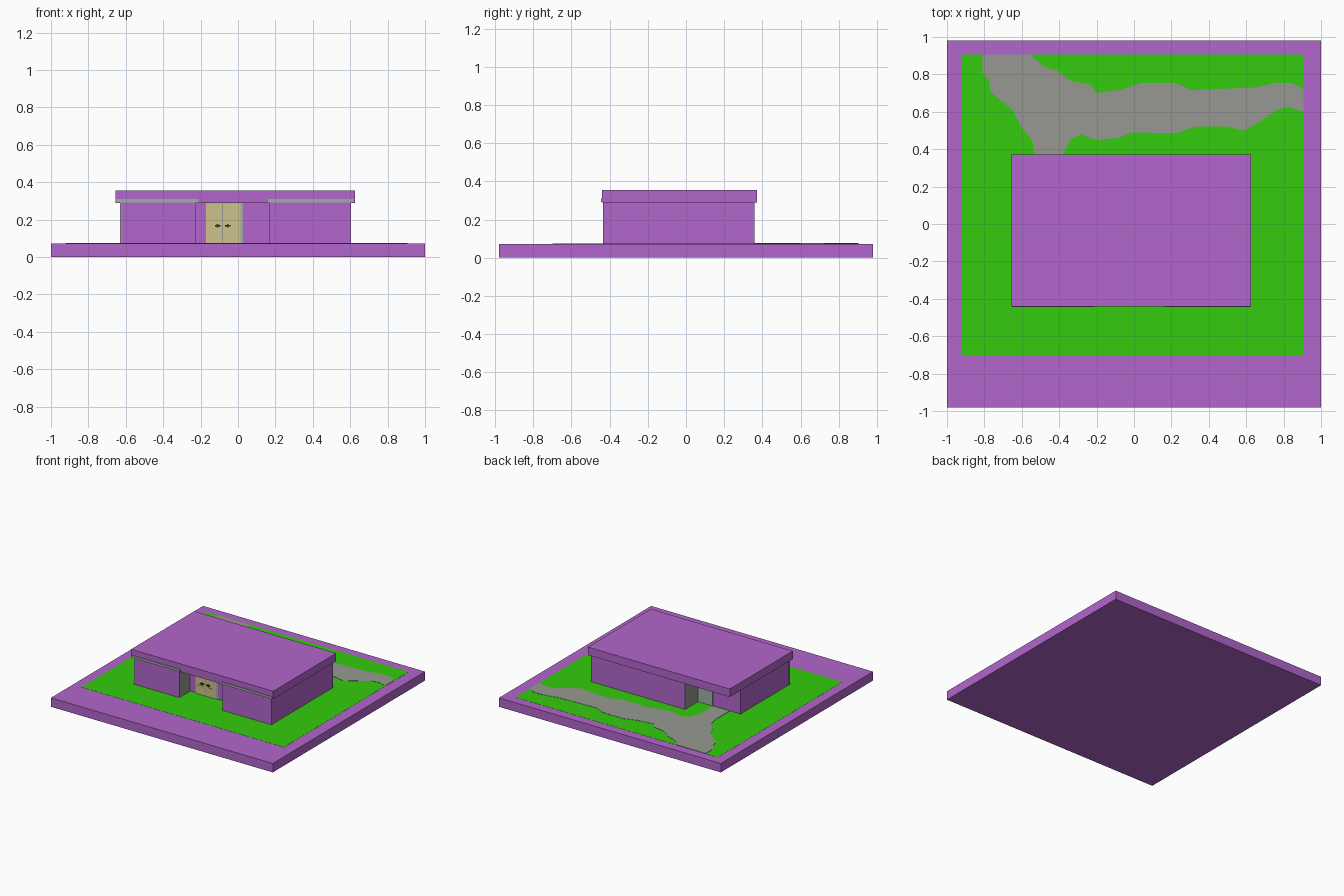
import bpy, bmesh

if "Cube" in bpy.data.objects:
    bpy.data.objects.remove(bpy.data.objects["Cube"])


def srgb(r, g, b):
    def lin(c):
        c /= 255
        return c / 12.92 if c <= 0.04045 else ((c + 0.055) / 1.055) ** 2.4
    return (lin(r), lin(g), lin(b), 1)


def material(name, rgb):
    m = bpy.data.materials.new(name)
    m.diffuse_color = srgb(*rgb)
    m.use_nodes = True
    m.node_tree.nodes["Principled BSDF"].inputs["Base Color"].default_value = m.diffuse_color
    return m


PURPLE = material("purple", (178, 102, 203))
GREEN = material("grass green", (52, 204, 14))
GREY = material("path grey", (151, 153, 146))
GLASS = material("pale glass", (160, 176, 168))
KHAKI = material("door khaki", (204, 196, 138))
DARK = material("dark metal", (60, 56, 40))


def prism(name, outline, z0, z1, *mats):
    """Extrude a flat outline from z0 up to z1."""
    bm = bmesh.new()
    base = bm.faces.new([bm.verts.new((x, y, z0)) for x, y in outline])
    up = bmesh.ops.extrude_face_region(bm, geom=[base])
    verts = [g for g in up["geom"] if isinstance(g, bmesh.types.BMVert)]
    bmesh.ops.translate(bm, vec=(0, 0, z1 - z0), verts=verts)
    bmesh.ops.recalc_face_normals(bm, faces=bm.faces)
    mesh = bpy.data.meshes.new(name)
    bm.to_mesh(mesh)
    bm.free()
    for m in mats:
        mesh.materials.append(m)
    ob = bpy.data.objects.new(name, mesh)
    bpy.context.collection.objects.link(ob)
    return ob


def box(name, x0, x1, y0, y1, z0, z1, mat):
    return prism(name, [(x0, y0), (x1, y0), (x1, y1), (x0, y1)], z0, z1, mat)


GROUND, EAVE, TOP = 0.073, 0.29, 0.355

# Ground slab, lawn and winding path
box("ground_slab", -1, 1, -0.98, 0.98, 0, GROUND, PURPLE)
box("lawn", -0.92, 0.905, -0.70, 0.905, GROUND - 0.002, GROUND + 0.001, GREEN)
path = [(-.81, .905), (-.555, .905), (-.48, .84), (-.41, .82), (-.34, .765),
        (-.235, .745), (-.2, .7), (-.065, .72), (.04, .755), (.22, .755),
        (.31, .715), (.65, .73), (.76, .755), (.845, .755), (.905, .72),
        (.905, .6), (.83, .625), (.775, .615), (.66, .54), (.59, .5),
        (.5, .52), (.325, .52), (.22, .485), (-.015, .49), (-.085, .46),
        (-.2, .45), (-.285, .48), (-.34, .45), (-.38, .375), (-.38, .2),
        (-.53, .2), (-.53, .375), (-.545, .45), (-.605, .52), (-.645, .605),
        (-.765, .705), (-.775, .77), (-.81, .81)]
prism("path", path, GROUND - 0.001, GROUND + 0.003, GREY)

# Walls with a front entry recess and a rear corner notch
walls = prism("walls", [(-.625, -.435), (-.225, -.435), (-.225, -.295),
                        (.165, -.295), (.165, -.435), (.605, -.435),
                        (.605, .36), (-.245, .36), (-.245, .19), (-.625, .19)],
              GROUND, EAVE, PURPLE, GREY)
# Side walls inside the recesses are grey
for f in walls.data.polygons:
    if abs(f.normal.x) > 0.9 and -0.4 < f.center.x < 0.4:
        f.material_index = 1

box("rear_glass_door", -0.375, -0.245, 0.188, 0.195, GROUND, EAVE, GLASS)
box("corner_trim", -0.632, -0.622, -0.436, -0.43, GROUND, EAVE, GLASS)

# Flat roof with pale strips along the front eave
box("roof", -0.655, 0.625, -0.44, 0.372, EAVE, TOP, PURPLE)
for side, x0, x1 in (("left", -0.652, -0.21), ("right", 0.16, 0.62)):
    box("eave_strip_" + side, x0, x1, -0.445, -0.438, EAVE + 0.001, 0.309, GLASS)

# Double front door, with panels and handles mirrored about the seam
Y = -0.295
SEAM = -0.082
box("door_frame", -0.172, 0.027, Y - 0.004, Y, GROUND, EAVE - 0.002, GLASS)
box("door_seam", SEAM - 0.003, SEAM + 0.003, Y - 0.009, Y, GROUND, EAVE - 0.004, GREY)
for s, side in ((-1, "left"), (1, "right")):
    def part(name, a, b, out, z0, z1, mat):
        xs = sorted((SEAM + s * a, SEAM + s * b))
        box(f"{name}_{side}", xs[0], xs[1], Y - out, Y, z0, z1, mat)
    part("door_leaf", 0.003, 0.088 if s < 0 else 0.095, 0.008,
         GROUND, EAVE - 0.004, KHAKI)
    part("upper_panel", 0.016, 0.07, 0.012, 0.185, 0.257, KHAKI)
    part("lower_panel", 0.016, 0.07, 0.012, 0.09, 0.15, KHAKI)
    part("handle", 0.012, 0.042, 0.018, 0.164, 0.171, DARK)
    part("handle_plate", 0.022, 0.032, 0.012, 0.159, 0.176, DARK)
